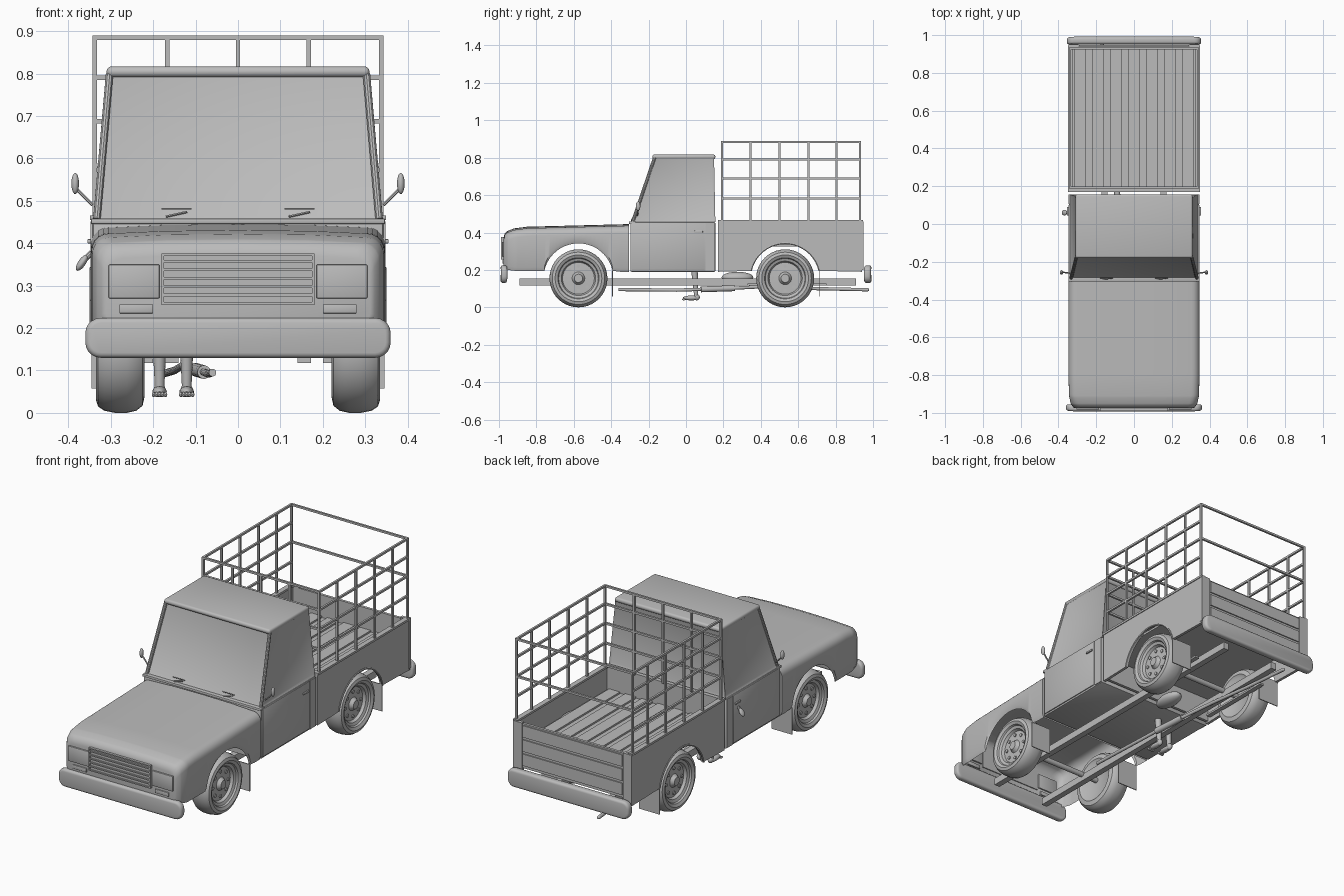
import bpy, bmesh, math
from mathutils import Vector, Matrix

if "Cube" in bpy.data.objects:
    bpy.data.objects.remove(bpy.data.objects["Cube"])

grey = bpy.data.materials.new("plain grey")
grey.diffuse_color = (0.5, 0.5, 0.5, 1)
grey.use_nodes = True
grey.node_tree.nodes["Principled BSDF"].inputs["Base Color"].default_value = grey.diffuse_color


def finish(bm, name):
    bmesh.ops.recalc_face_normals(bm, faces=bm.faces[:])
    me = bpy.data.meshes.new(name)
    bm.to_mesh(me)
    bm.free()
    me.materials.append(grey)
    ob = bpy.data.objects.new(name, me)
    bpy.context.collection.objects.link(ob)
    return ob


def add_box(bm, x0, x1, y0, y1, z0, z1):
    m = Matrix.Translation(((x0 + x1) / 2, (y0 + y1) / 2, (z0 + z1) / 2))
    m = m @ Matrix.Diagonal((x1 - x0, y1 - y0, z1 - z0, 1))
    bmesh.ops.create_cube(bm, size=1, matrix=m)


def box(name, *dims, bevel=0, seg=2):
    bm = bmesh.new()
    add_box(bm, *dims)
    if bevel:
        bmesh.ops.bevel(bm, geom=bm.edges[:], offset=bevel, segments=seg, profile=0.5, affect='EDGES')
    return finish(bm, name)


def add_bar(bm, a, b, r, n=4, r2=None):
    a, b = Vector(a), Vector(b)
    d = b - a
    q = d.to_track_quat('Z', 'Y').to_matrix().to_4x4()
    m = Matrix.Translation((a + b) / 2) @ q @ Matrix.Rotation(math.pi / n, 4, 'Z')
    bmesh.ops.create_cone(bm, cap_ends=True, segments=n, radius1=r,
                          radius2=r if r2 is None else r2, depth=d.length, matrix=m)


def add_ball(bm, c, r, rot=0):
    m = Matrix.Translation(c) @ Matrix.Rotation(rot, 4, 'Y') @ Matrix.Diagonal((*r, 1))
    bmesh.ops.create_uvsphere(bm, u_segments=20, v_segments=12, radius=1, matrix=m)


def prism_x(name, pts, x0, x1):
    bm = bmesh.new()
    f = bm.faces.new([bm.verts.new((x0, y, z)) for y, z in pts])
    g = bmesh.ops.extrude_face_region(bm, geom=[f])['geom']
    bmesh.ops.translate(bm, verts=[v for v in g if isinstance(v, bmesh.types.BMVert)], vec=(x1 - x0, 0, 0))
    return finish(bm, name)


def lerp(tab, y):
    for (a, u), (b, v) in zip(tab, tab[1:]):
        if y <= b:
            return u + (v - u) * max(0, y - a) / (b - a)
    return tab[-1][1]


FRONT, REAR, AXLE, ARCH = -0.575, 0.53, 0.155, 0.187


def arch_points(yc):
    a0 = math.asin((0.195 - AXLE) / ARCH)
    return [(yc - ARCH * math.cos(a), AXLE + ARCH * math.sin(a))
            for a in [a0 + (math.pi - 2 * a0) * i / 20 for i in range(21)]]


# bonnet and front wings: lofted cross-sections with wheel arches
top = [(-.975, .365), (-.97, .385), (-.955, .4), (-.92, .414), (-.85, .423), (-.305, .437)]
wide = [(-.975, .312), (-.97, .322), (-.95, .335), (-.91, .344), (-.8, .347), (-.305, .347)]
low = [(-.975, .215), (-.95, .2), (-.9, .193)] + arch_points(FRONT) + [(-.35, .19), (-.305, .19)]
ys = sorted({p[0] for p in top + wide + low})
bm = bmesh.new()
rows = []
for y in ys:
    zt, w, zb = lerp(top, y), lerp(wide, y), lerp(low, y)
    r = 0.042
    half = [(w - .008, zb), (w, zb + .02), (w, zt - r)]
    half += [(w - r + r * math.cos(a), zt - r + r * math.sin(a)) for a in [math.pi / 10 * i for i in range(1, 6)]]
    half += [(w * .5, zt + .006)]
    sec = half + [(0, zt + .008)] + [(-x, z) for x, z in reversed(half)]
    rows.append([bm.verts.new((x, y, z)) for x, z in sec])
for a, b in zip(rows, rows[1:]):
    for i in range(len(a) - 1):
        bm.faces.new((a[i], a[i + 1], b[i + 1], b[i]))
bm.faces.new(rows[0])
bm.faces.new(rows[-1])
finish(bm, "bonnet_and_wings")

# grille with slats, headlight panels, indicators
box("grille_back", -.18, .18, -.982, -.97, .255, .375)
bm = bmesh.new()
for z in (.255, .275, .295, .315, .335, .355, .37):
    add_box(bm, -.18, .18, -.989, -.98, z, z + .006)
for x in (-.18, .174):
    add_box(bm, x, x + .006, -.989, -.98, .255, .375)
finish(bm, "grille_slats")
for s in (-1, 1):
    box("headlight", *sorted((s * .185, s * .305)), -.983, -.968, .27, .35, bevel=.003)
    box("indicator", *sorted((s * .2, s * .28)), -.981, -.968, .235, .256, bevel=.002)


# bumpers with rounded ends
def bumper(name, y0, y1, hw):
    bm = bmesh.new()
    add_box(bm, -hw, hw, y0, y1, .13, .224)
    ed = [e for e in bm.edges if abs(e.verts[0].co.y - e.verts[1].co.y) > .01]
    bmesh.ops.bevel(bm, geom=ed, offset=.036, segments=5, profile=.5, affect='EDGES')
    ed = [e for e in bm.edges if abs(e.verts[0].co.y - e.verts[1].co.y) < .001]
    bmesh.ops.bevel(bm, geom=ed, offset=.012, segments=3, profile=.5, affect='EDGES')
    for v in bm.verts:   # ends sweep back slightly
        v.co.y -= math.copysign(.012, v.co.y) * (abs(v.co.x) / hw) ** 3
    finish(bm, name)


bumper("front_bumper", -1.0, -.966, .36)
bumper("rear_bumper", .962, 1.0, .355)

# cab lower body, cowl, doors
box("cab_body", -.343, .343, -.298, .157, .19, .455, bevel=.006)
box("cowl", -.347, .347, -.305, -.27, .445, .459, bevel=.004)
for s in (-1, 1):
    box("door", *sorted((s * .34, s * .348)), -.29, .1, .2, .452, bevel=.002)
    box("door_handle", *sorted((s * .345, s * .355)), .045, .09, .4, .41, bevel=.002)
    box("rear_quarter_panel", *sorted((s * .34, s * .347)), .105, .155, .195, .452)

# cab upper with inset windows
bm = bmesh.new()
add_box(bm, -.34, .34, -.288, .157, .455, .8)
for v in bm.verts:
    if v.co.z > .7:
        v.co.x *= .308 / .34
        v.co.y = -.165 if v.co.y < 0 else .15
panes = [f for f in bm.faces if abs(f.normal.z) < .8]
bmesh.ops.recalc_face_normals(bm, faces=bm.faces[:])
panes = [f for f in bm.faces if abs(f.normal.z) < .8]
bmesh.ops.inset_individual(bm, faces=panes, thickness=.018, depth=-.006)
finish(bm, "cab_upper")
bm = bmesh.new()
for s in (-1, 1):
    add_bar(bm, (s * .333, -.285, .457), (s * .303, -.168, .8), .009, 10)
finish(bm, "windscreen_pillars")
box("roof", -.31, .31, -.18, .157, .792, .817, bevel=.011, seg=3)
bm = bmesh.new()
for x in (-.17, .12):
    add_bar(bm, (x, -.292, .463), (x + .05, -.288, .474), .003, 6)
    add_bar(bm, (x - .01, -.286, .481), (x + .06, -.286, .481), .002, 6)
finish(bm, "wipers")

# mirrors and arm at the left door
bm = bmesh.new()
for s in (-1, 1):
    add_bar(bm, (s * .343, -.26, .49), (s * .378, -.255, .525), .004, 8)
    add_ball(bm, (s * .384, -.256, .541), (.009, .012, .025))
finish(bm, "door_mirrors")
bm = bmesh.new()
add_bar(bm, (-.345, .06, .378), (-.366, .06, .358), .007, 10)
add_ball(bm, (-.368, .06, .354), (.009, .015, .022), .6)
finish(bm, "left_door_knob")

# load bed: side panels with arches, end walls, floor planks, rim
side = [(.172, .19)] + arch_points(REAR) + [(.942, .19), (.942, .46), (.172, .46)]
for s in (-1, 1):
    prism_x("bed_side", side, s * .345, s * .33)
    box("bed_rim_side", *sorted((s * .322, s * .349)), .17, .945, .455, .466)
    box("tailgate_post", *sorted((s * .295, s * .347)), .93, .949, .2, .46)
    # raised edge round the rear wheel arch
    bm = bmesh.new()
    arc = arch_points(REAR)
    for a, b in zip(arc, arc[1:]):
        add_bar(bm, (s * .345, *a), (s * .345, *b), .005, 6)
    finish(bm, "rear_arch_lip")
box("bed_front_wall", -.335, .335, .172, .187, .2, .46)
box("bed_front_rim", -.345, .345, .17, .192, .455, .466)
box("bed_floor", -.335, .335, .18, .935, .325, .336)
box("tailgate", -.3, .3, .928, .942, .22, .455)
bm = bmesh.new()
for z in (.235, .31, .385):
    add_box(bm, -.29, .29, .94, .948, z, z + .062)
finish(bm, "tailgate_panels")
bm = bmesh.new()
for i in range(7):
    x = -.285 + i * .095
    add_box(bm, x - .032, x + .032, .19, .927, .335, .345)
finish(bm, "bed_planks")

# cargo cage
bm = bmesh.new()
X, Y0, Y1, T = .338, .193, .93, .0075
levels = (.885, .79, .688, .583)
for s in (-1, 1):
    for y in (Y0, .345, .5, .655, .805, Y1):
        add_bar(bm, (s * X, y, .46), (s * X, y, .89), T)
    for z in levels:
        add_bar(bm, (s * X, Y0, z), (s * X, Y1, z), T)
for z in levels:
    add_bar(bm, (-X, Y0, z), (X, Y0, z), T)
for x in (-.167, 0, .167):
    add_bar(bm, (x, Y0, .46), (x, Y0, .885), T)
for z in (.885, .688):
    add_bar(bm, (-X, Y1, z), (X, Y1, z), T)
finish(bm, "cargo_cage")

# wheels: revolved tyre and rim, studs, flaps, axles
prof = [(0, .318), (.022, .318), (.028, .308), (.034, .3), (.085, .298), (.092, .312), (.106, .318),
        (.11, .327), (.125, .335), (.14, .33), (.15, .315), (.155, .29), (.155, .262), (.15, .24),
        (.138, .225), (.115, .22), (.1, .23), (0, .235)]
for s in (-1, 1):
    for yc in (FRONT, REAR):
        bm = bmesh.new()
        vs = [bm.verts.new((s * x, yc, AXLE + r)) for r, x in prof]
        es = [bm.edges.new(p) for p in zip(vs, vs[1:])]
        bmesh.ops.spin(bm, geom=vs + es, cent=(0, yc, AXLE), axis=(1, 0, 0), angle=math.tau, steps=40)
        bmesh.ops.remove_doubles(bm, verts=bm.verts[:], dist=.0003)
        finish(bm, "wheel")
        bm = bmesh.new()
        for i in range(8):
            a = math.tau * i / 8
            y, z = yc + .065 * math.cos(a), AXLE + .065 * math.sin(a)
            add_bar(bm, (s * .295, y, z), (s * .304, y, z), .009, 10)
        finish(bm, "wheel_studs")
        box("mud_flap", *sorted((s * .225, s * .345)), yc + .18, yc + .185, .058, .2)
bm = bmesh.new()
for yc in (FRONT, REAR):
    add_bar(bm, (-.24, yc, AXLE), (.24, yc, AXLE), .014, 14)
finish(bm, "axles")

# chassis rails, springs, differential, exhaust
for s in (-1, 1):
    box("chassis_rail", *sorted((s * .14, s * .172)), -.89, .91, .118, .155)
    box("leaf_spring", *sorted((s * .2, s * .225)), .33, .75, .118, .128)
bm = bmesh.new()
add_ball(bm, (0, .275, .16), (.045, .085, .03))
finish(bm, "differential")
bm = bmesh.new()
path = [(-.06, -.36, .095), (-.07, -.05, .092), (-.09, .2, .1), (-.13, .45, .112), (-.15, .7, .1), (-.17, .97, .094)]
for a, b in zip(path, path[1:]):
    add_bar(bm, a, b, .009, 12)
    add_ball(bm, b, (.009, .009, .009))
add_bar(bm, (-.08, .08, .096), (-.1, .26, .102), .016, 14)
finish(bm, "exhaust")

# legs and feet under the cab
bm = bmesh.new()
for x in (-.185, -.121):
    add_bar(bm, (x, .055, .055), (x, .045, .2), .011, 14, .018)
    add_ball(bm, (x, .058, .054), (.014, .016, .017))
    add_ball(bm, (x, .028, .05), (.017, .045, .013))
    for i in range(5):
        add_ball(bm, (x - .014 + .007 * i, -.012, .043), (.0042, .009, .006))
finish(bm, "legs_and_feet")

# smooth shading with sharp edges kept
bpy.ops.object.select_all(action='SELECT')
bpy.context.view_layer.objects.active = bpy.context.collection.objects[0]
bpy.ops.object.shade_smooth_by_angle(angle=math.radians(35))
